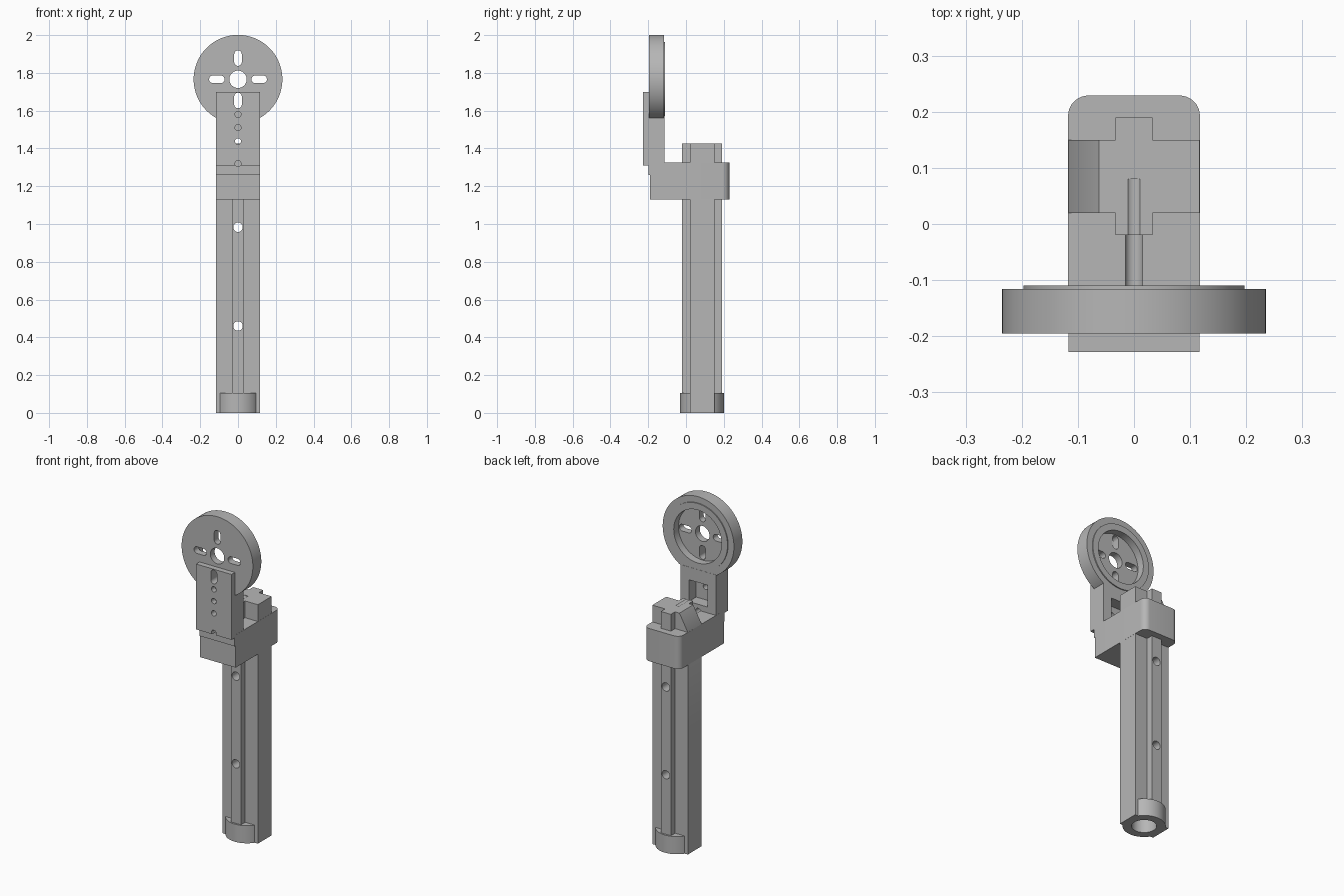
import bpy, bmesh, math
from mathutils import Vector, Matrix

if "Cube" in bpy.data.objects:
    bpy.data.objects.remove(bpy.data.objects["Cube"], do_unlink=True)

grey = bpy.data.materials.new("plain_grey")
grey.use_nodes = True
grey.diffuse_color = (0.47, 0.47, 0.47, 1)
grey.node_tree.nodes["Principled BSDF"].inputs["Base Color"].default_value = grey.diffuse_color


def finish(bm, name):
    bmesh.ops.recalc_face_normals(bm, faces=bm.faces)
    mesh = bpy.data.meshes.new(name)
    bm.to_mesh(mesh)
    bm.free()
    ob = bpy.data.objects.new(name, mesh)
    bpy.context.scene.collection.objects.link(ob)
    mesh.materials.append(grey)
    return ob


def prism(name, points, start, end, axis="z"):
    """Extrude an outline: (x, y) along z, or (x, z) along y."""
    bm = bmesh.new()
    place = (lambda a, b: (a, b, start)) if axis == "z" else (lambda a, b: (a, start, b))
    face = bm.faces.new([bm.verts.new(place(a, b)) for a, b in points])
    solid = bmesh.ops.extrude_face_region(bm, geom=[face])
    step = Vector((0, 0, end - start) if axis == "z" else (0, end - start, 0))
    bmesh.ops.translate(bm, vec=step, verts=[v for v in solid["geom"] if isinstance(v, bmesh.types.BMVert)])
    return finish(bm, name)


def box(name, x, y, z):
    return prism(name, [(x[0], y[0]), (x[1], y[0]), (x[1], y[1]), (x[0], y[1])], *z)


def stadium(cx, cy, radius, dx=0, dy=0, n=32):
    """Circle whose halves are pulled apart by dx or dy."""
    pts = []
    for i in range(n):
        a = math.tau * (i + 0.5) / n
        c, s = math.cos(a), math.sin(a)
        pts.append((cx + radius * c + math.copysign(dx, c), cy + radius * s + math.copysign(dy, s)))
    return pts


def boolean(target, other, operation="DIFFERENCE"):
    mod = target.modifiers.new("cut", "BOOLEAN")
    mod.operation, mod.solver, mod.object = operation, "EXACT", other
    bpy.context.view_layer.objects.active = target
    bpy.ops.object.modifier_apply(modifier=mod.name)
    bpy.data.objects.remove(other, do_unlink=True)


def drill(target, points, start, end, axis="y"):
    boolean(target, prism("cutter", points, start, end, axis))


HALF = 0.117       # half width of the body
MID = 0.085        # y of the column axis
HUB = 1.766        # z of the wheel axis
PIN = 0.016        # small hole radius

# Column: wide core with a sloped shoulder, a narrow rib and a round foot
core = [(-HALF, 0), (HALF, 0), (HALF, 1.425), (-0.062, 1.425), (-HALF, 1.325)]
column = prism("column", core, 0.02, 0.15, "y")
boolean(column, box("rib", (-0.033, 0.033), (-0.02, 0.19), (0, 1.425)), "UNION")
boolean(column, prism("foot", stadium(0, MID, 0.1165, n=64), 0, 0.105), "UNION")
drill(column, stadium(0, MID, 0.068, n=48), -0.05, 0.11, "z")
for z in (0.46, 0.983):
    drill(column, stadium(0, z, 0.025), -0.1, 0.3)
for z in (1.32, 1.437):
    drill(column, stadium(0, z, PIN), -0.3, 0.08)

# Clamp block around the column with rounded back corners
outline = [(-HALF - 0.0005, -0.19), (HALF + 0.0005, -0.19)]
for side in (1, -1):
    arc = []
    for i in range(9):
        a = math.pi / 2 * i / 8
        arc.append((side * (HALF - 0.036 + 0.0365 * math.cos(a)), 0.193 + 0.036 * math.sin(a)))
    outline += arc if side == 1 else arc[::-1]
clamp = prism("clamp_block", outline, 1.13, 1.325)
drill(clamp, stadium(0, 1.32, PIN), -0.3, 0.08)

# Upright bracket with a window open at the back
bracket = box("bracket", (-HALF, HALF), (-0.195, -0.115), (1.32, 1.566))
boolean(bracket, box("window", (-0.062, 0.062), (-0.185, -0.05), (1.36, 1.49)))
for z in (1.32, 1.437):
    drill(bracket, stadium(0, z, PIN), -0.3, 0.08)

# Front plate with a thin tab below it
plate = box("front_plate", (-HALF, HALF), (-0.228, -0.195), (1.31, 1.7))
boolean(plate, box("tab", (-HALF, HALF), (-0.198, -0.189), (1.26, 1.32)), "UNION")
for z in (1.32, 1.437, 1.51, 1.58):
    drill(plate, stadium(0, z, PIN), -0.3, -0.15)
drill(plate, stadium(0, HUB - 0.112, 0.02, dy=0.021), -0.3, -0.1)

# Wheel: lathed disc with a recessed back and a raised ring
bm = bmesh.new()
section = [(0.046, -0.1955), (0.235, -0.1955), (0.235, -0.116), (0.197, -0.116),
           (0.197, -0.11), (0.158, -0.11), (0.158, -0.155), (0.046, -0.155)]
verts = [bm.verts.new((r, y, 0)) for r, y in section]
edges = [bm.edges.new((verts[i], verts[i - 1])) for i in range(len(verts))]
bmesh.ops.spin(bm, geom=verts + edges, cent=(0, 0, 0), axis=(0, 1, 0),
               angle=math.tau, steps=96, use_merge=False)
bmesh.ops.remove_doubles(bm, verts=bm.verts, dist=0.0001)
bmesh.ops.transform(bm, matrix=Matrix.Translation((0, 0, HUB)), verts=bm.verts)
wheel = finish(bm, "wheel")
for side in (-1, 1):
    drill(wheel, stadium(side * 0.112, HUB, 0.02, dx=0.021), -0.3, -0.05)
    drill(wheel, stadium(0, HUB + side * 0.112, 0.02, dy=0.021), -0.3, -0.05)

# Smooth round walls, keep edges sharp
bpy.ops.object.select_all(action="DESELECT")
for ob in (column, clamp, bracket, plate, wheel):
    ob.select_set(True)
bpy.context.view_layer.objects.active = wheel
bpy.ops.object.shade_smooth_by_angle(angle=math.radians(30))
